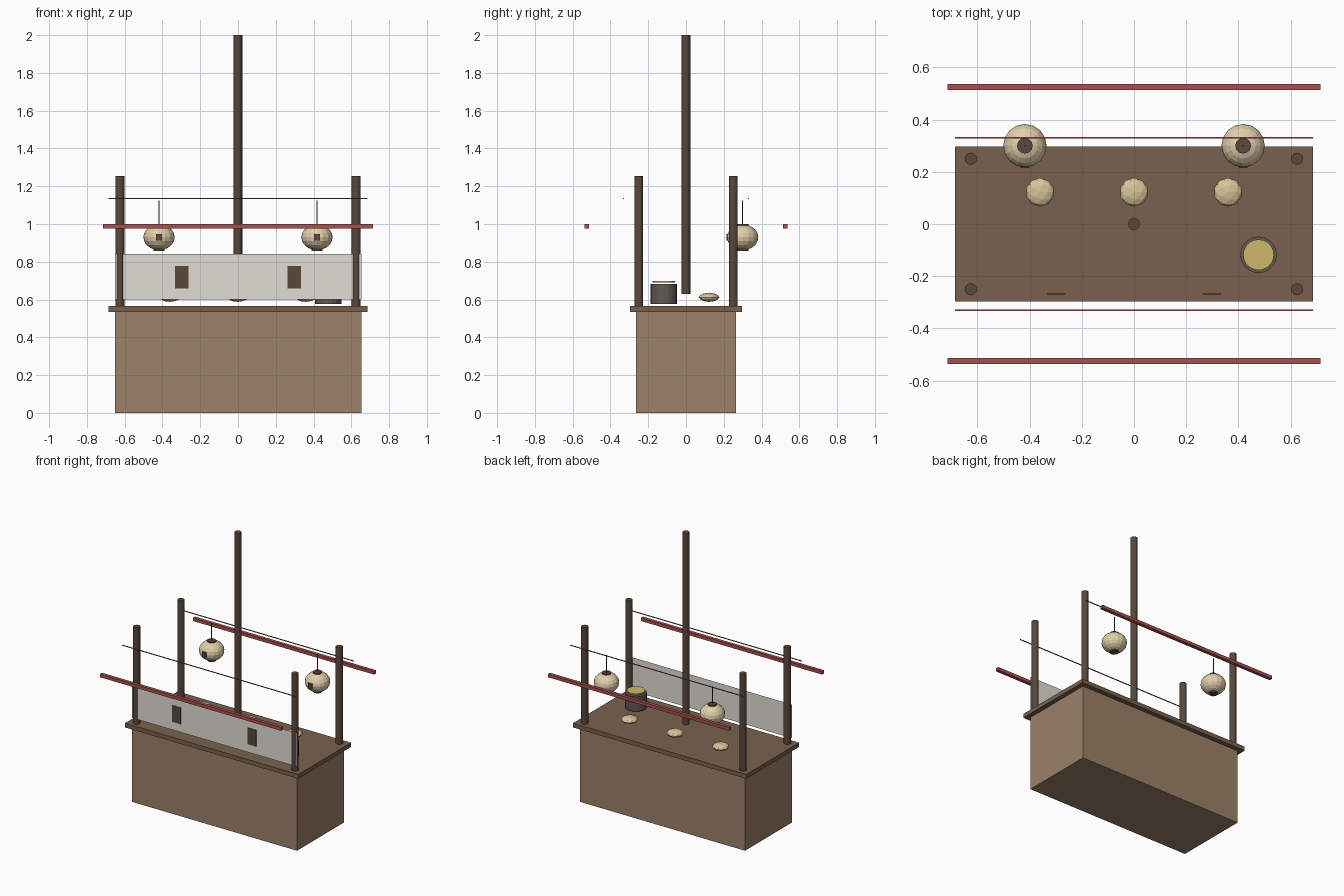
import bpy
from math import radians

if "Cube" in bpy.data.objects:
    bpy.data.objects.remove(bpy.data.objects["Cube"])


def mat(name, r, g, b):
    m = bpy.data.materials.new(name)
    m.diffuse_color = (r, g, b, 1)
    m.use_nodes = True
    m.node_tree.nodes["Principled BSDF"].inputs["Base Color"].default_value = m.diffuse_color
    return m


WOOD = mat("wood", 0.33, 0.22, 0.14)
TOP = mat("counter_wood", 0.19, 0.12, 0.075)
DARK = mat("dark_wood", 0.10, 0.065, 0.045)
RED = mat("red", 0.40, 0.08, 0.08)
CLOTH = mat("cloth", 0.75, 0.73, 0.67)
PAPER = mat("paper", 0.75, 0.62, 0.40)
DOUGH = mat("dough", 0.68, 0.55, 0.31)
IRON = mat("iron", 0.12, 0.10, 0.09)
BROTH = mat("broth", 0.60, 0.48, 0.15)


def finish(name, m):
    o = bpy.context.object
    o.name = name
    o.data.materials.append(m)
    return o


def box(name, m, x, y, z, sx, sy, sz):
    bpy.ops.mesh.primitive_cube_add(size=1, location=(x, y, z))
    bpy.context.object.scale = (sx, sy, sz)
    return finish(name, m)


def rod(name, m, x, y, z0, z1, r, sides=12):
    bpy.ops.mesh.primitive_cylinder_add(vertices=sides, radius=r, depth=z1 - z0,
                                        location=(x, y, (z0 + z1) / 2))
    return finish(name, m)


def panel(name, m, x, y, z, w, h):
    bpy.ops.mesh.primitive_plane_add(size=1, location=(x, y, z),
                                     rotation=(radians(90), 0, 0))
    bpy.context.object.scale = (w, h, 1)
    return finish(name, m)


# Cabinet and counter
box("cabinet", WOOD, 0, 0, 0.268, 1.305, 0.53, 0.536)
box("countertop", TOP, 0, 0, 0.55, 1.37, 0.595, 0.03)

# Corner posts and central mast
for sx in (-1, 1):
    for sy in (-1, 1):
        rod("corner_post", DARK, sx * 0.625, sy * 0.25, 0.565, 1.255, 0.0235)
rod("central_mast", DARK, 0, 0, 0.63, 2.0, 0.0225)

# Awning rails and thin upper lines, front and back
for sy in (-1, 1):
    box("awning_rail", RED, 0, sy * 0.525, 0.988, 1.43, 0.023, 0.023)
    box("awning_line", RED, 0, sy * 0.33, 1.135, 1.37, 0.005, 0.005)

# Front cloth with two dark patches
panel("front_cloth", CLOTH, 0, -0.266, 0.72, 1.305, 0.24)
for sx in (-1, 1):
    box("cloth_patch", DARK, sx * 0.298, -0.269, 0.718, 0.07, 0.004, 0.117)

# Hanging lanterns
for sx in (-1, 1):
    x, y = sx * 0.418, 0.3
    bpy.ops.mesh.primitive_uv_sphere_add(segments=16, ring_count=10, radius=0.083,
                                         location=(x, y, 0.93))
    bpy.context.object.scale.z = 0.82
    finish("lantern", PAPER)
    rod("lantern_top_cap", DARK, x, y, 0.986, 1.001, 0.03)
    rod("lantern_bottom_cap", DARK, x, y, 0.858, 0.872, 0.03)
    rod("lantern_cord", DARK, x, y, 1.0, 1.124, 0.003, 6)
    box("lantern_tag", DARK, x, y - 0.083, 0.93, 0.032, 0.006, 0.036)

# Buns on the counter
for x in (-0.36, 0, 0.36):
    bpy.ops.mesh.primitive_ico_sphere_add(subdivisions=2, radius=0.055,
                                          location=(x, 0.122, 0.612))
    bpy.context.object.scale.z = 0.44
    finish("bun", DOUGH)

# Cooking pot with disc on top
rod("pot", IRON, 0.477, -0.118, 0.577, 0.683, 0.07, 20)
rod("pot_broth", BROTH, 0.477, -0.118, 0.69, 0.699, 0.059, 20)
